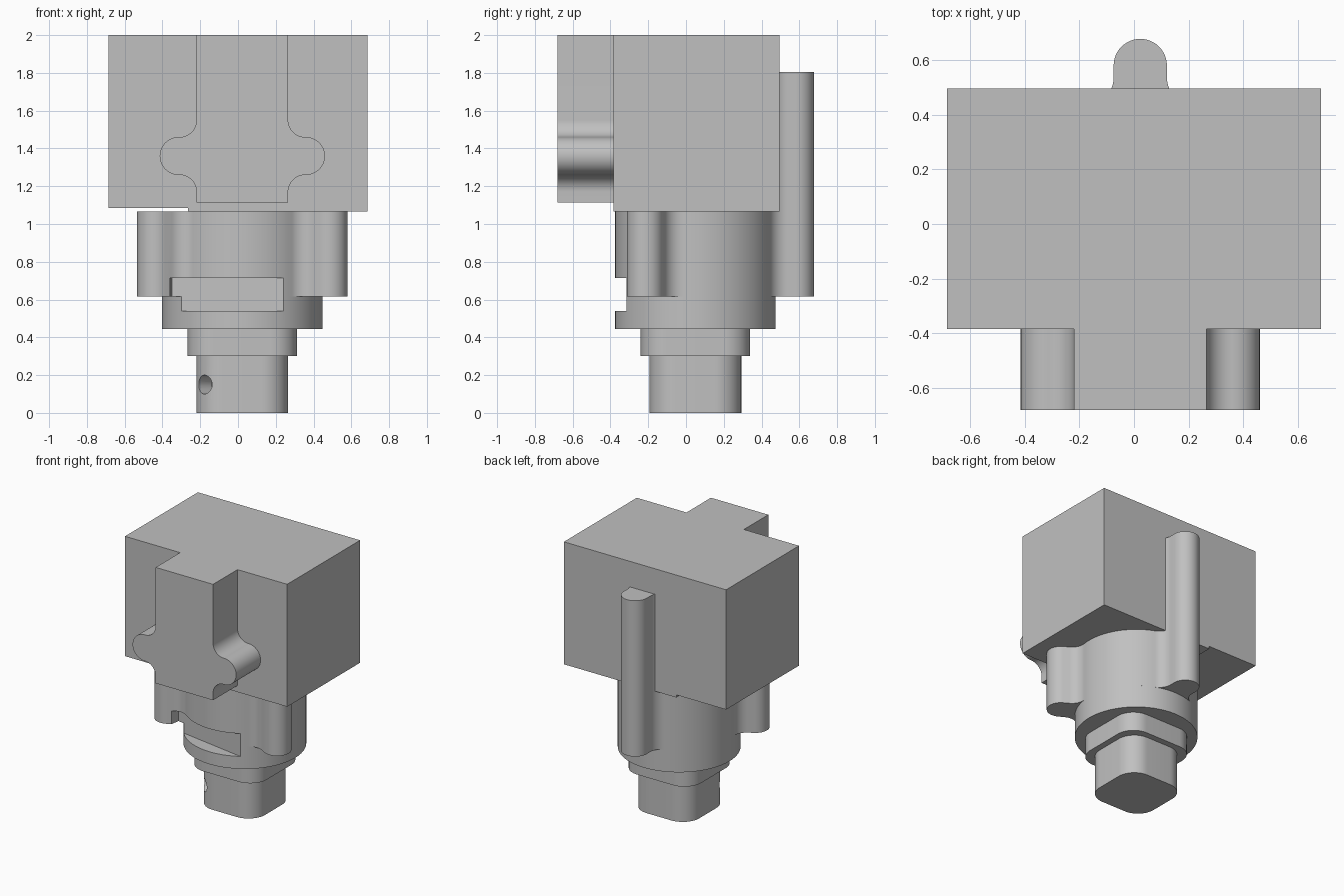
import bpy, bmesh
from math import radians, degrees, cos, sin, atan2, sqrt
from mathutils import Vector

cube = bpy.data.objects.get("Cube")
if cube:
    bpy.data.objects.remove(cube, do_unlink=True)

grey = bpy.data.materials.new("plain grey")
grey.use_nodes = True
grey.diffuse_color = (0.53, 0.53, 0.53, 1)
grey.node_tree.nodes["Principled BSDF"].inputs["Base Color"].default_value = (0.53, 0.53, 0.53, 1)

CX, CY = 0.023, 0.05          # axis of the turned parts
R, LUG_R, FILLET, LUG_D = 0.425, 0.0975, 0.1, 0.53


def arc(cx, cy, r, a0, a1, n=14):
    return [(cx + r * cos(radians(a0 + (a1 - a0) * i / n)),
             cy + r * sin(radians(a0 + (a1 - a0) * i / n))) for i in range(n + 1)]


def prism(name, outline, lo, hi, axis="z"):
    """Extrude a closed outline between two levels along z or y."""
    bm = bmesh.new()
    pts = []
    for p in outline:             # drop doubled points
        if not pts or (Vector(p) - Vector(pts[-1])).length > 1e-5:
            pts.append(p)
    if (Vector(pts[0]) - Vector(pts[-1])).length < 1e-5:
        pts.pop()
    place = (lambda p: (p[0], p[1], lo)) if axis == "z" else (lambda p: (p[0], lo, p[1]))
    face = bm.faces.new([bm.verts.new(place(p)) for p in pts])
    ext = bmesh.ops.extrude_face_region(bm, geom=[face])
    step = Vector((0, 0, hi - lo)) if axis == "z" else Vector((0, hi - lo, 0))
    bmesh.ops.translate(bm, vec=step, verts=[v for v in ext["geom"] if isinstance(v, bmesh.types.BMVert)])
    bmesh.ops.recalc_face_normals(bm, faces=bm.faces)
    mesh = bpy.data.meshes.new(name)
    bm.to_mesh(mesh)
    bm.free()
    mesh.materials.append(grey)
    ob = bpy.data.objects.new(name, mesh)
    bpy.context.collection.objects.link(ob)
    return ob


def cut(ob, cutter):
    mod = ob.modifiers.new("cut", "BOOLEAN")
    mod.operation, mod.solver, mod.object = "DIFFERENCE", "EXACT", cutter
    bpy.context.view_layer.update()
    mesh = bpy.data.meshes.new_from_object(ob.evaluated_get(bpy.context.evaluated_depsgraph_get()))
    ob.modifiers.clear()
    ob.data = mesh


def rounded_square(half, r):
    c = half - r
    return [p for i, (sx, sy) in enumerate([(1, 1), (-1, 1), (-1, -1), (1, -1)])
            for p in arc(CX + sx * c, CY + sy * c, r, 90 * i, 90 * i + 90)]


# Lug outline with fillets into the round body
side = LUG_R + FILLET
reach = sqrt((R + FILLET) ** 2 - side ** 2)
spread = degrees(atan2(side, reach))


def lug(angle):
    half = arc(reach, -side, FILLET, 180 - spread, 90)
    local = half + arc(LUG_D, 0, LUG_R, -90, 90, 24) + [(u, -v) for u, v in reversed(half)]
    c, s = cos(radians(angle)), sin(radians(angle))
    return [(CX + u * c - v * s, CY + u * s + v * c) for u, v in local]


outline = []
for a in (-30, 90, 210):
    outline += lug(a) + arc(CX, CY, R, a + spread, a + 120 - spread, 24)

parts = []
lugged_body = prism("lugged_body", outline, 0.615, 1.065)
base_ring = prism("base_ring", arc(CX, CY, R, 0, 360, 96), 0.445, 0.615)
back_pin = prism("back_pin", lug(90), 1.065, 1.805)

# Flat slot across the front of the body
inner = [Vector((-0.35, -0.218)), Vector((0.30, -0.325))]
away = Vector((-0.163, -0.987)) * 0.3
slot = prism("slot_cutter", inner + [inner[1] + away, inner[0] + away], 0.54, 0.715)
cut(lugged_body, slot)
cut(base_ring, slot)

# Square collar and shaft with rounded corners
collar = prism("collar", rounded_square(0.29, 0.14), 0.30, 0.445)
shaft = prism("shaft", rounded_square(0.2425, 0.14), 0, 0.30)

# Blind hole drilled into one shaft corner
drill = prism("hole_cutter", arc(0, 0, 0.05, 0, 360, 32), -0.1, 0.1, "y")
drill.location = (-0.175, -0.148, 0.15)
drill.rotation_euler = (0, 0, radians(-45))
bpy.context.view_layer.update()
cut(shaft, drill)

for helper in (slot, drill):
    bpy.data.objects.remove(helper, do_unlink=True)

# Main block, slightly raised underneath on one side
block = prism("block", [(-0.685, 1.085), (-0.265, 1.085), (-0.265, 1.065),
                        (0.685, 1.065), (0.685, 2), (-0.685, 2)], -0.385, 0.495, "y")

# Front boss with a rounded wing on each side
half_w, lobe, zc, f = 0.2425, 0.1, 1.36, 0.09
wing = (arc(half_w + f, zc - lobe - f, f, 180, 90)
        + arc(0.4375 - lobe, zc, lobe, -90, 90, 24)
        + arc(half_w + f, zc + lobe + f, f, 270, 180))
right = [(half_w, 1.115)] + wing + [(half_w, 2)]
boss = prism("front_boss", [(CX + x, z) for x, z in right]
             + [(CX - x, z) for x, z in reversed(right)], -0.68, -0.385, "y")

# Smooth the curved walls, keep the edges sharp
bpy.ops.object.select_all(action="DESELECT")
for ob in (lugged_body, base_ring, back_pin, collar, shaft, block, boss):
    ob.select_set(True)
    bpy.context.view_layer.objects.active = ob
bpy.ops.object.shade_smooth_by_angle(angle=radians(30))
